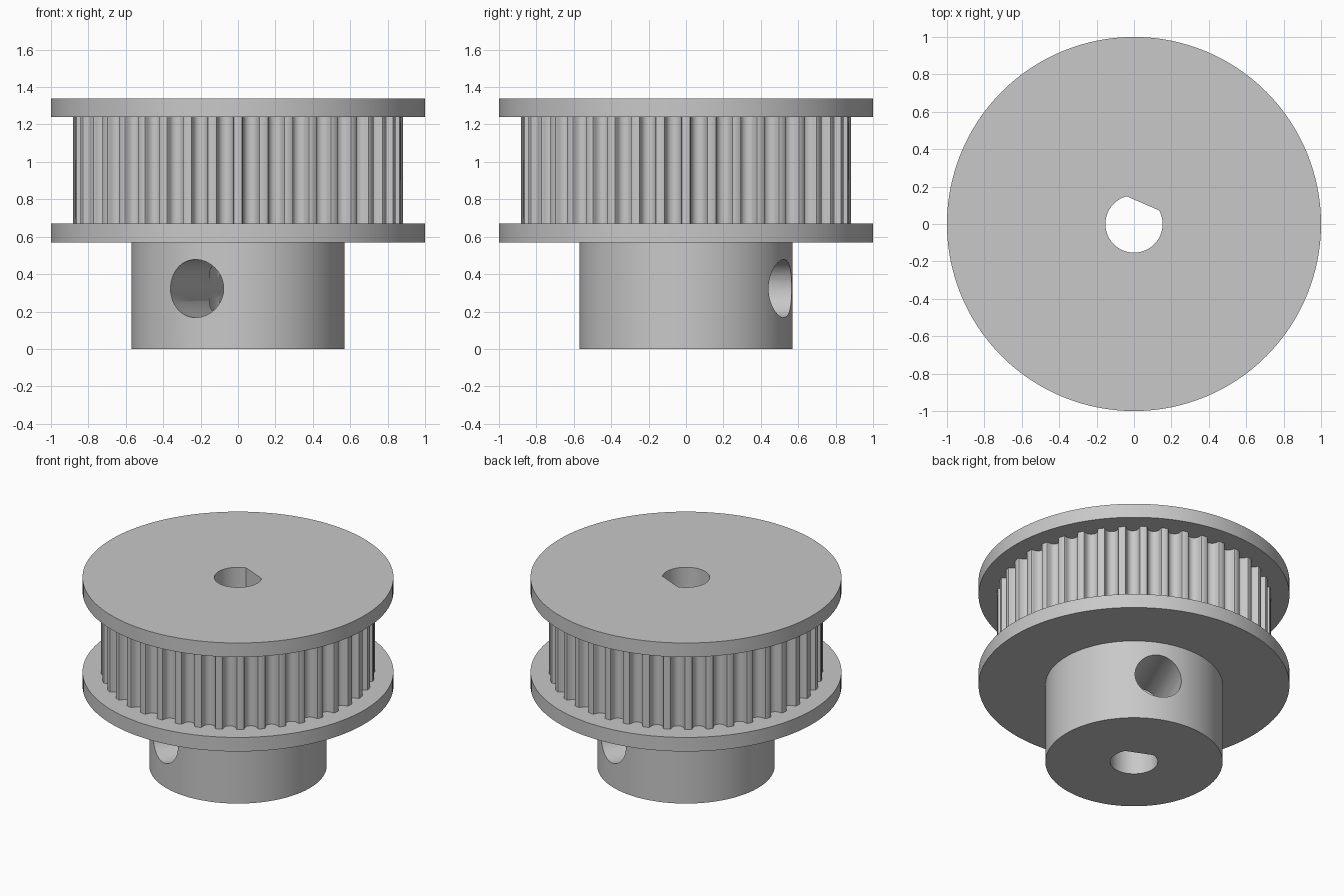
import bpy
import bmesh
from math import pi, sin, cos, radians, acos
from mathutils import Matrix, Vector

cube = bpy.data.objects.get("Cube")
if cube:
    bpy.data.objects.remove(cube, do_unlink=True)

grey = bpy.data.materials.new("plain_grey")
grey.use_nodes = True
grey.diffuse_color = (0.58, 0.58, 0.58, 1)
grey.node_tree.nodes["Principled BSDF"].inputs["Base Color"].default_value = grey.diffuse_color

TEETH = 40
DRUM_R = 0.88
BORE_R, FLAT_DIST = 0.153, 0.12
FLAT_ANGLE = radians(66.5)  # direction of the bore flat and the screw hole


def circle(radius, sides=128):
    return [(radius * cos(2 * pi * i / sides), radius * sin(2 * pi * i / sides))
            for i in range(sides)]


def d_shape():
    """Circle with one flat, facing FLAT_ANGLE."""
    half = acos(FLAT_DIST / BORE_R)
    n = 64
    angles = [FLAT_ANGLE + half + (2 * pi - 2 * half) * i / n for i in range(n + 1)]
    return [(BORE_R * cos(a), BORE_R * sin(a)) for a in angles]


def toothed_outline():
    """Ring of round-bottomed belt grooves with narrow teeth between."""
    half = [(0.0534, 0), (0.0463, 0.0027), (0.0427, 0.0093), (0.0413, 0.017),
            (0.039, 0.0245), (0.036, 0.0317), (0.0323, 0.0386),
            (0.0256, 0.0455), (0.0177, 0.0505), (0.009, 0.0536)]
    groove = [(-w, d) for w, d in half] + [(0, 0.0546)] + half[::-1]
    points = []
    for i in range(TEETH):
        turn = Matrix.Rotation(2 * pi * (i + 0.5) / TEETH, 2)
        points += [tuple(turn @ Vector((DRUM_R - d, w))) for w, d in groove]
    return points


def prism(name, outline, z0, z1):
    bm = bmesh.new()
    base = bm.faces.new([bm.verts.new((x, y, z0)) for x, y in outline])
    top = bmesh.ops.extrude_face_region(bm, geom=[base])["geom"]
    bmesh.ops.translate(bm, vec=(0, 0, z1 - z0),
                        verts=[v for v in top if isinstance(v, bmesh.types.BMVert)])
    bmesh.ops.recalc_face_normals(bm, faces=bm.faces[:])
    mesh = bpy.data.meshes.new(name)
    bm.to_mesh(mesh)
    bm.free()
    mesh.materials.append(grey)
    obj = bpy.data.objects.new(name, mesh)
    bpy.context.collection.objects.link(obj)
    return obj


def select_only(obj):
    bpy.ops.object.select_all(action='DESELECT')
    obj.select_set(True)
    bpy.context.view_layer.objects.active = obj


def cut(obj, cutter):
    mod = obj.modifiers.new("cut", 'BOOLEAN')
    mod.operation = 'DIFFERENCE'
    mod.solver = 'EXACT'
    mod.object = cutter
    select_only(obj)
    bpy.ops.object.modifier_apply(modifier=mod.name)


# Stacked parts
hub = prism("hub", circle(0.57), 0, 0.57)
parts = [
    hub,
    prism("lower_flange", circle(1), 0.57, 0.67),
    prism("toothed_drum", toothed_outline(), 0.67, 1.24),
    prism("upper_flange", circle(1), 1.24, 1.34),
]

# D-shaped shaft bore through everything
bore = prism("bore_cutter", d_shape(), -0.2, 1.6)
for part in parts:
    cut(part, bore)

# Set screw hole straight across the hub
screw = prism("screw_cutter", circle(0.155, 64), -0.8, 0.8)
screw.matrix_world = (Matrix.Translation((0, 0, 0.323))
                      @ Matrix.Rotation(FLAT_ANGLE, 4, 'Z')
                      @ Matrix.Rotation(pi / 2, 4, 'Y'))
bpy.context.view_layer.update()
cut(hub, screw)

for cutter in (bore, screw):
    bpy.data.objects.remove(cutter, do_unlink=True)

for part in parts:
    select_only(part)
    bpy.ops.object.shade_smooth_by_angle(angle=radians(30))
